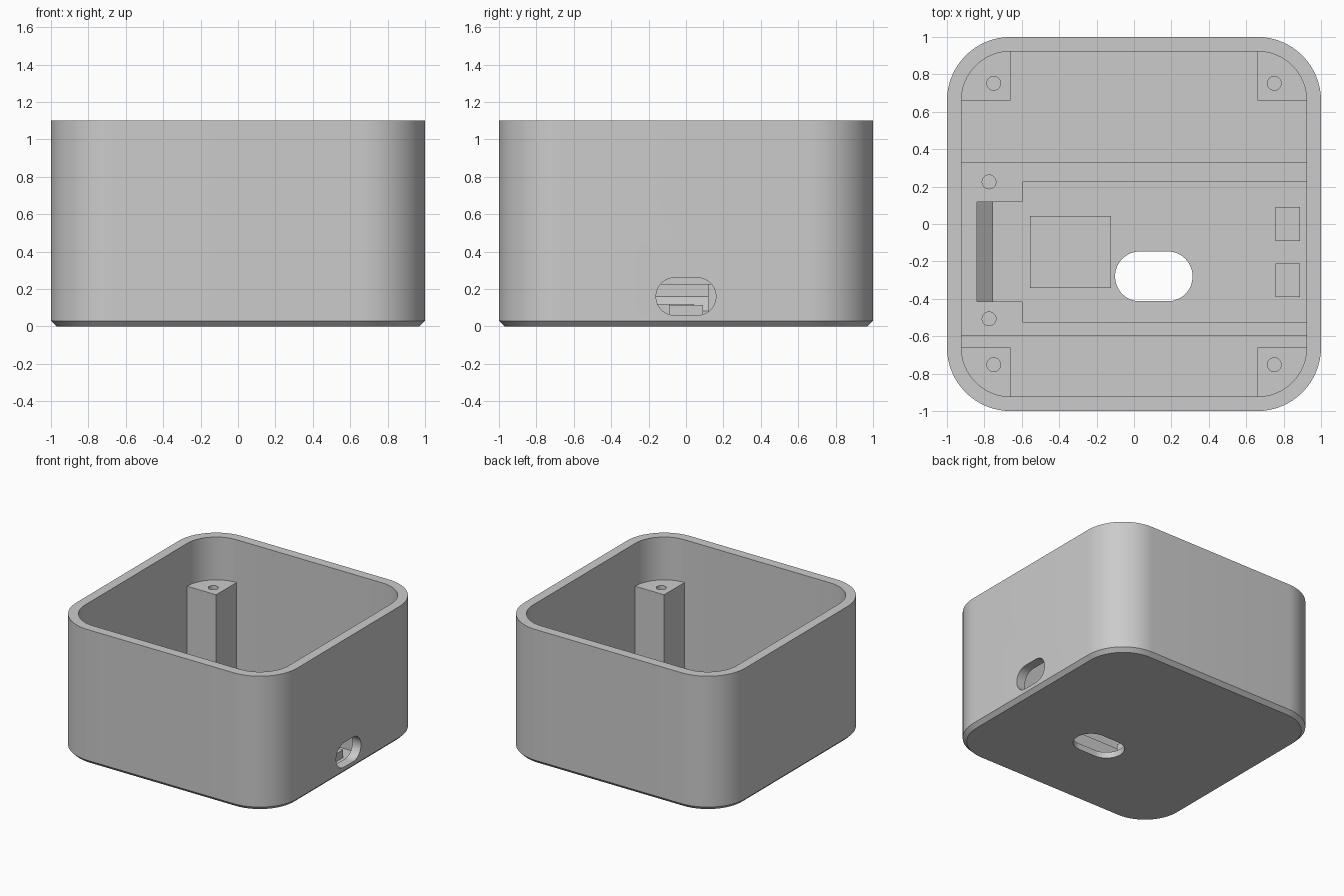
import bpy, bmesh
from math import cos, sin, pi

cube = bpy.data.objects.get("Cube")
if cube:
    bpy.data.objects.remove(cube, do_unlink=True)

grey = bpy.data.materials.new("light grey plastic")
grey.use_nodes = True
COLOUR = (0.6, 0.6, 0.6, 1)
grey.diffuse_color = COLOUR
grey.node_tree.nodes["Principled BSDF"].inputs["Base Color"].default_value = COLOUR


def arc(cx, cy, r, start, steps, sweep=pi / 2):
    return [(cx + r * cos(start + sweep * i / steps), cy + r * sin(start + sweep * i / steps))
            for i in range(steps + 1)]


def rounded(hx, hy, r, cx=0, cy=0, steps=16):
    """Counter-clockwise rounded rectangle outline."""
    pts = []
    for k, (sx, sy) in enumerate([(1, 1), (-1, 1), (-1, -1), (1, -1)]):
        pts += arc(cx + sx * (hx - r), cy + sy * (hy - r), r, k * pi / 2, steps)
    return [p for i, p in enumerate(pts)
            if abs(p[0] - pts[i - 1][0]) + abs(p[1] - pts[i - 1][1]) > 1e-5]


def box(x0, x1, y0, y1):
    return [(x0, y0), (x1, y0), (x1, y1), (x0, y1)]


def loft(name, sections, axis="z"):
    """Solid through matching outlines, each given as (outline, offset on axis)."""
    place = {"z": lambda a, b, c: (a, b, c),
             "x": lambda a, b, c: (c, a, b),
             "y": lambda a, b, c: (a, c, b)}[axis]
    bm = bmesh.new()
    rings = [[bm.verts.new(place(a, b, h)) for a, b in pts] for pts, h in sections]
    bm.faces.new(rings[0][::-1])
    bm.faces.new(rings[-1])
    for low, high in zip(rings, rings[1:]):
        for i in range(len(low)):
            bm.faces.new((low[i - 1], low[i], high[i], high[i - 1]))
    bmesh.ops.recalc_face_normals(bm, faces=bm.faces)
    mesh = bpy.data.meshes.new(name)
    bm.to_mesh(mesh)
    bm.free()
    mesh.materials.append(grey)
    ob = bpy.data.objects.new(name, mesh)
    bpy.context.collection.objects.link(ob)
    return ob


def prism(name, outline, low, high, axis="z"):
    return loft(name, [(outline, low), (outline, high)], axis)


def activate(ob):
    bpy.ops.object.select_all(action="DESELECT")
    ob.select_set(True)
    bpy.context.view_layer.objects.active = ob


def cut(ob, *cutters):
    activate(ob)
    for cutter in cutters:
        cutter.hide_render = True
        mod = ob.modifiers.new("cut", "BOOLEAN")
        mod.operation = "DIFFERENCE"
        mod.solver = "EXACT"
        mod.object = cutter
        bpy.ops.object.modifier_apply(modifier=mod.name)
        bpy.data.objects.remove(cutter, do_unlink=True)


def smooth(ob):
    activate(ob)
    bpy.ops.object.shade_smooth_by_angle(angle=pi / 6)


def drill(x, y, low, high):
    return prism("drill", arc(x, y, 0.037, 0, 24, 2 * pi)[:-1], low, high)


FLOOR, TOP, LEDGE, POST = 0.05, 1.1, 0.227, 0.75
BURY = FLOOR - 0.01  # parts sink slightly into the floor

# Open case with chamfered base, port opening and floor opening
case = loft("case", [(rounded(0.97, 0.97, 0.31), 0),
                     (rounded(1, 1, 0.34), 0.03),
                     (rounded(1, 1, 0.34), TOP)])
cut(case,
    prism("cavity", rounded(0.923, 0.923, 0.263), FLOOR, TOP + 0.1),
    prism("floor_opening", rounded(0.207, 0.133, 0.132, 0.106, -0.28), -0.1, FLOOR + 0.1),
    prism("port_opening", rounded(0.16, 0.1, 0.099, 0, 0.16), 0.9, 1.1, "x"))
smooth(case)

# Corner screw posts
for side, sx in (("left", 1), ("right", -1)):
    for end, sy in (("back", 1), ("front", -1)):
        quarter = [(0.66, 0.66)] + arc(0.66, 0.66, 0.27, 0, 16)
        post = prism(f"{end}_{side}_post", [(sx * x, sy * y) for x, y in quarter], BURY, POST)
        cut(post, drill(sx * 0.75, sy * 0.752, POST - 0.3, POST + 0.1))
        smooth(post)

# Raised tray around the circuit board pocket
tray = prism("board_tray", [
    (0.93, 0.33), (-0.93, 0.33), (-0.93, -0.6), (0.93, -0.6),
    (0.93, -0.525), (-0.595, -0.525), (-0.595, -0.415), (-0.84, -0.415),
    (-0.84, 0.117), (-0.595, 0.117), (-0.595, 0.225), (0.93, 0.225)], BURY, LEDGE)
cut(tray, *[drill(-0.775, y, LEDGE - 0.12, LEDGE + 0.1) for y in (0.225, -0.507)])
smooth(tray)

# Sloped stop at the end of the pocket
prism("board_stop", [(-0.85, BURY), (-0.755, BURY), (-0.755, 0.083),
                     (-0.84, 0.16), (-0.85, 0.16)], -0.415, 0.117, "y")

# Support pads on the pocket floor
prism("large_support_pad", box(-0.555, -0.122, -0.342, 0.042), BURY, 0.12)
for name, y in (("back", 0), ("front", -0.3)):
    prism(f"{name}_support_pad", box(0.757, 0.887, y - 0.09, y + 0.09), BURY, 0.115)
